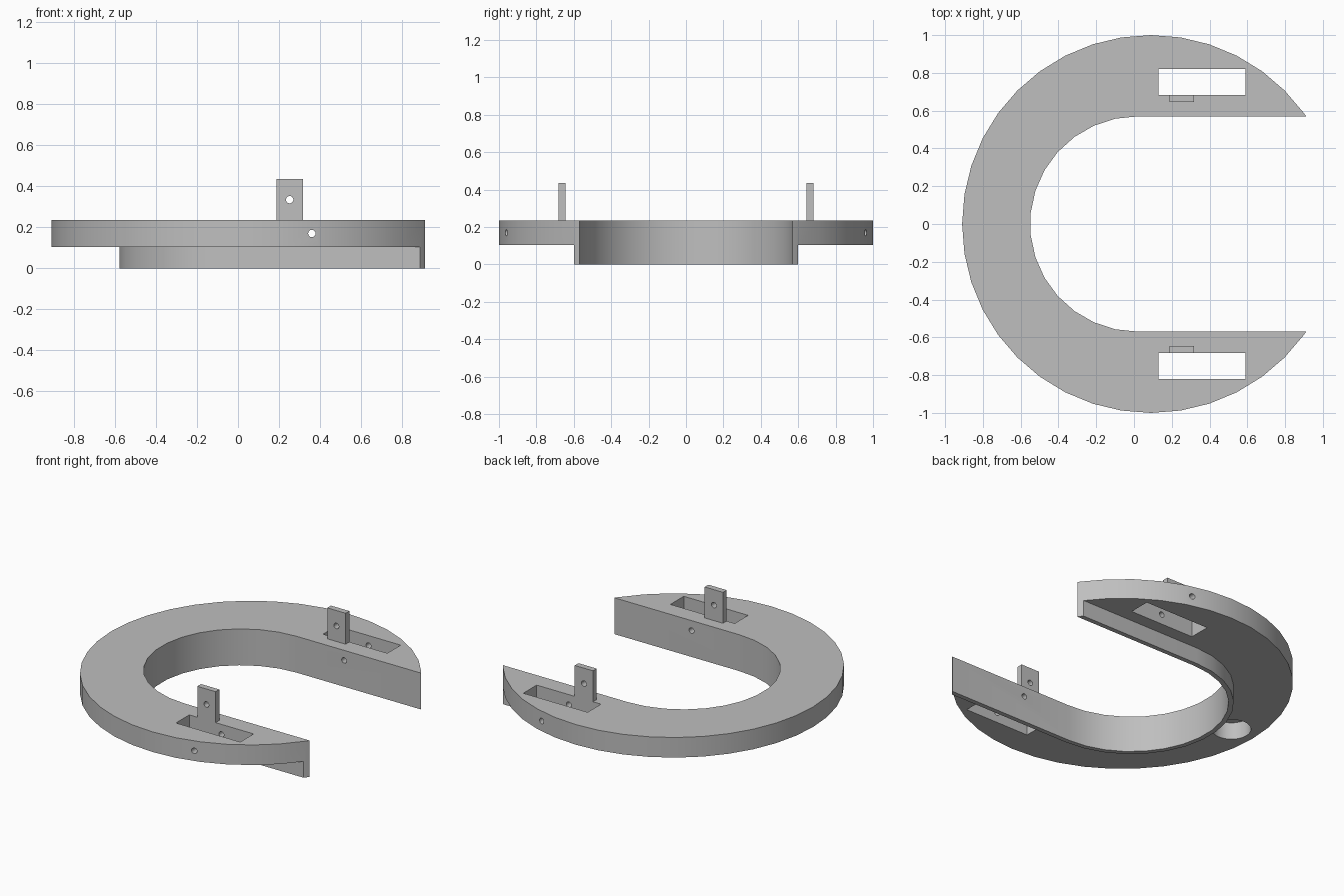
import bpy, bmesh
from math import sin, cos, asin, radians, degrees, pi
from mathutils import Matrix, Vector

if "Cube" in bpy.data.objects:
    bpy.data.objects.remove(bpy.data.objects["Cube"])

# Single grey finish
grey = bpy.data.materials.new("plain grey")
grey.use_nodes = True
colour = (0.52, 0.52, 0.52, 1)
grey.diffuse_color = colour
grey.node_tree.nodes["Principled BSDF"].inputs["Base Color"].default_value = colour

RING_X, BAY_X = 0.09, 0.02      # centres of the outer disc and the rounded bay
TOP, UNDERSIDE = 0.235, 0.105


def make(name, bm):
    bmesh.ops.recalc_face_normals(bm, faces=bm.faces)
    mesh = bpy.data.meshes.new(name)
    bm.to_mesh(mesh)
    bm.free()
    ob = bpy.data.objects.new(name, mesh)
    bpy.context.collection.objects.link(ob)
    mesh.materials.append(grey)
    return ob


def prism(name, outline, z0, z1):
    bm = bmesh.new()
    face = bm.faces.new([bm.verts.new((x, y, z0)) for x, y in outline])
    up = bmesh.ops.extrude_face_region(bm, geom=[face])["geom"]
    verts = [g for g in up if isinstance(g, bmesh.types.BMVert)]
    bmesh.ops.translate(bm, verts=verts, vec=(0, 0, z1 - z0))
    return make(name, bm)


def box(name, x0, x1, y0, y1, z0, z1):
    return prism(name, [(x0, y0), (x1, y0), (x1, y1), (x0, y1)], z0, z1)


def cylinder(name, centre, radius, depth, sides, along_y=False):
    bm = bmesh.new()
    turn = Matrix.Rotation(pi / 2 if along_y else 0, 4, "X")
    bmesh.ops.create_cone(bm, cap_ends=True, segments=sides, radius1=radius,
                          radius2=radius, depth=depth,
                          matrix=Matrix.Translation(Vector(centre)) @ turn)
    return make(name, bm)


def horseshoe(outer, inner):
    """Disc outline with a straight-sided bay, open towards +x."""
    start = degrees(asin(inner / outer))
    angles = [start] + [a for a in range(0, 360, 9) if start < a < 360 - start] + [360 - start]
    pts = [(RING_X + outer * cos(radians(a)), outer * sin(radians(a))) for a in angles]
    pts += [(BAY_X + inner * cos(radians(a)), inner * sin(radians(a)))
            for a in range(270, 89, -12)]
    return pts


def cut(ob, cutter):
    cutter.hide_render = True
    mod = ob.modifiers.new("cut", "BOOLEAN")
    mod.operation, mod.solver, mod.object = "DIFFERENCE", "EXACT", cutter
    bpy.context.view_layer.objects.active = ob
    bpy.ops.object.modifier_apply(modifier=mod.name)
    bpy.data.objects.remove(cutter)


# Horseshoe plate, undercut so that a thin lip hangs around the bay
plate = prism("horseshoe_plate", horseshoe(1.0, 0.57), 0, TOP)
cut(plate, prism("undercut", horseshoe(1.3, 0.6), -0.1, UNDERSIDE))

# Slots through both arms, and upright tabs beside them
tabs = []
for side, s in (("left", 1), ("right", -1)):
    y0, y1 = sorted((s * 0.683, s * 0.82))
    cut(plate, box("slot", 0.13, 0.59, y0, y1, -0.1, 0.4))
    y0, y1 = sorted((s * 0.645, s * 0.683))
    tab = box("tab_back" if s > 0 else "tab_front", 0.187, 0.318, y0, y1, TOP, 0.435)
    cut(tab, cylinder("tab_hole", (0.252, s * 0.66, 0.335), 0.018, 0.3, 16, True))
    tabs.append(tab)

# Pin hole across both arms and the blind pocket underneath
cut(plate, cylinder("pin_hole", (0.36, 0, 0.17), 0.018, 2.4, 16, True))
cut(plate, cylinder("pocket", (-0.745, 0, 0.115), 0.115, 0.2, 32))

# Smooth curved walls, crisp edges
for ob in [plate] + tabs:
    bpy.ops.object.select_all(action="DESELECT")
    ob.select_set(True)
    bpy.context.view_layer.objects.active = ob
    bpy.ops.object.shade_smooth_by_angle(angle=radians(30))
